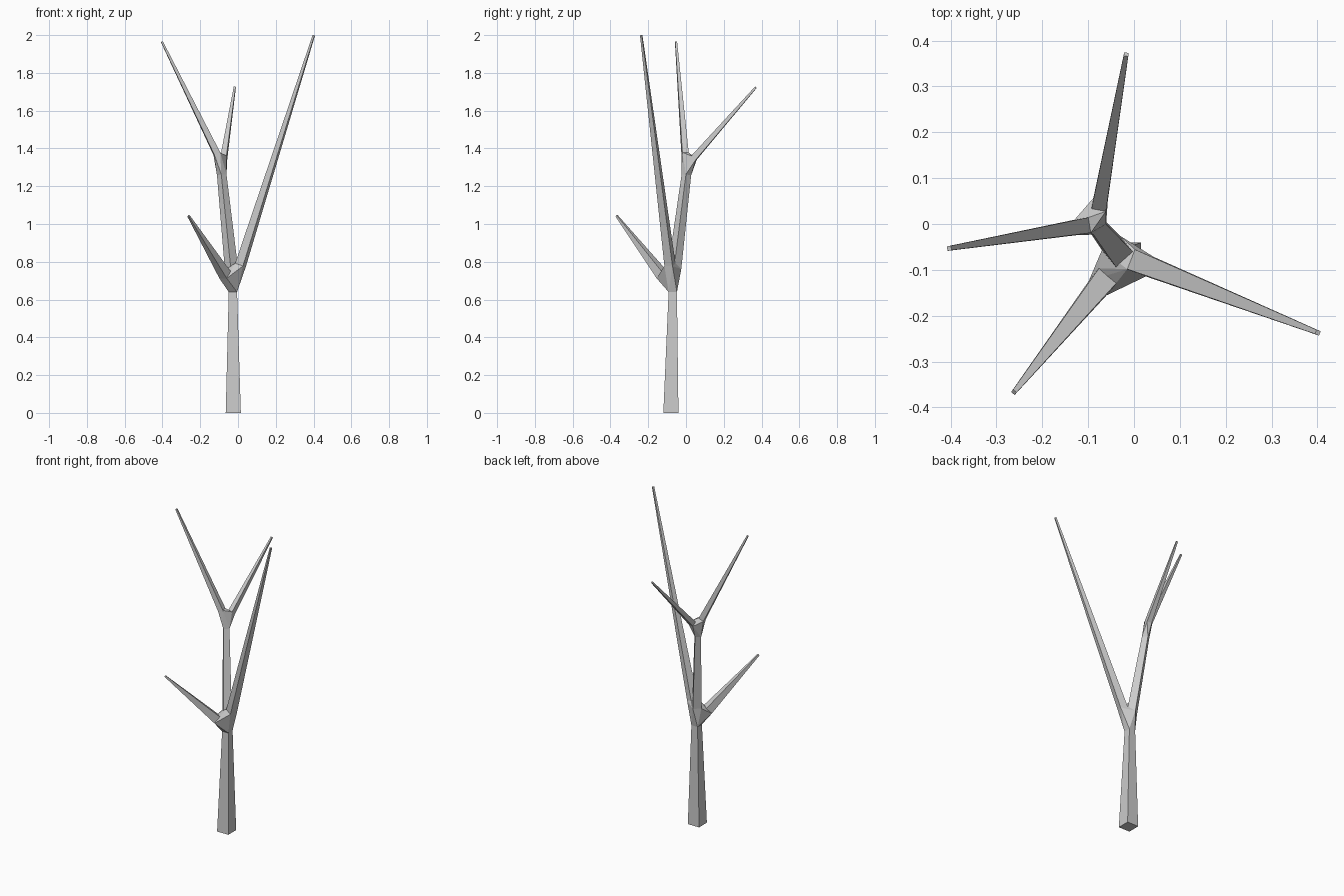
import bpy, bmesh
from mathutils import Vector

if "Cube" in bpy.data.objects:
    bpy.data.objects.remove(bpy.data.objects["Cube"])

bm = bmesh.new()
UP = Vector((0, 0, 1))


def ring(center, direction, half):
    """Square ring of four verts across a limb, level on its sides."""
    d = direction.normalized()
    side = d.cross(UP)
    if side.length < 0.05:
        side, d = Vector((1, 0, 0)), UP
    side.normalize()
    other = side.cross(d)
    return [bm.verts.new(center + half * (a * side + b * other))
            for a, b in ((-1, -1), (1, -1), (1, 1), (-1, 1))]


def limb(start, end, h0, h1):
    start, end = Vector(start), Vector(end)
    d = end - start
    return ring(start, d, h0), ring(end, d, h1)


def joint(rings):
    """Hull around the limb ends, left open where each limb joins."""
    verts = [v for r in rings for v in r]
    res = bmesh.ops.convex_hull(bm, input=verts, use_existing_faces=False)
    faces = {f for f in res["geom"] if isinstance(f, bmesh.types.BMFace)}
    inner = [f for f in faces if any(set(f.verts) <= set(r) for r in rings)]
    bmesh.ops.delete(bm, geom=inner, context='FACES_ONLY')


# Limbs: start, end, half width at each end
trunk = limb((-0.025, -0.08, 0), (-0.027, -0.07, 0.64), 0.04, 0.022)
low_branch = limb((-0.068, -0.126, 0.73), (-0.262, -0.367, 1.043), 0.025, 0.005)
long_branch = limb((0.014, -0.085, 0.785), (0.401, -0.237, 1.998), 0.023, 0.005)
upper_trunk = limb((-0.035, -0.06, 0.765), (-0.086, 0.002, 1.26), 0.025, 0.018)
left_branch = limb((-0.112, -0.005, 1.372), (-0.403, -0.053, 1.965), 0.017, 0.005)
back_branch = limb((-0.075, 0.042, 1.35), (-0.017, 0.37, 1.724), 0.016, 0.005)

# Forks
joint([trunk[1], low_branch[0], long_branch[0], upper_trunk[0]])
joint([upper_trunk[1], left_branch[0], back_branch[0]])

# Limb sides
limbs = (trunk, low_branch, long_branch, upper_trunk, left_branch, back_branch)
for a, b in limbs:
    for i in range(4):
        j = (i + 1) % 4
        bm.faces.new((a[i], a[j], b[j], b[i]))

# Caps on the base and the tips
bm.faces.new(trunk[0])
for b in (low_branch, long_branch, left_branch, back_branch):
    bm.faces.new(b[1])

bmesh.ops.recalc_face_normals(bm, faces=bm.faces[:])
mesh = bpy.data.meshes.new("bare_tree")
bm.to_mesh(mesh)
bm.free()
tree = bpy.data.objects.new("bare_tree", mesh)
bpy.context.collection.objects.link(tree)
